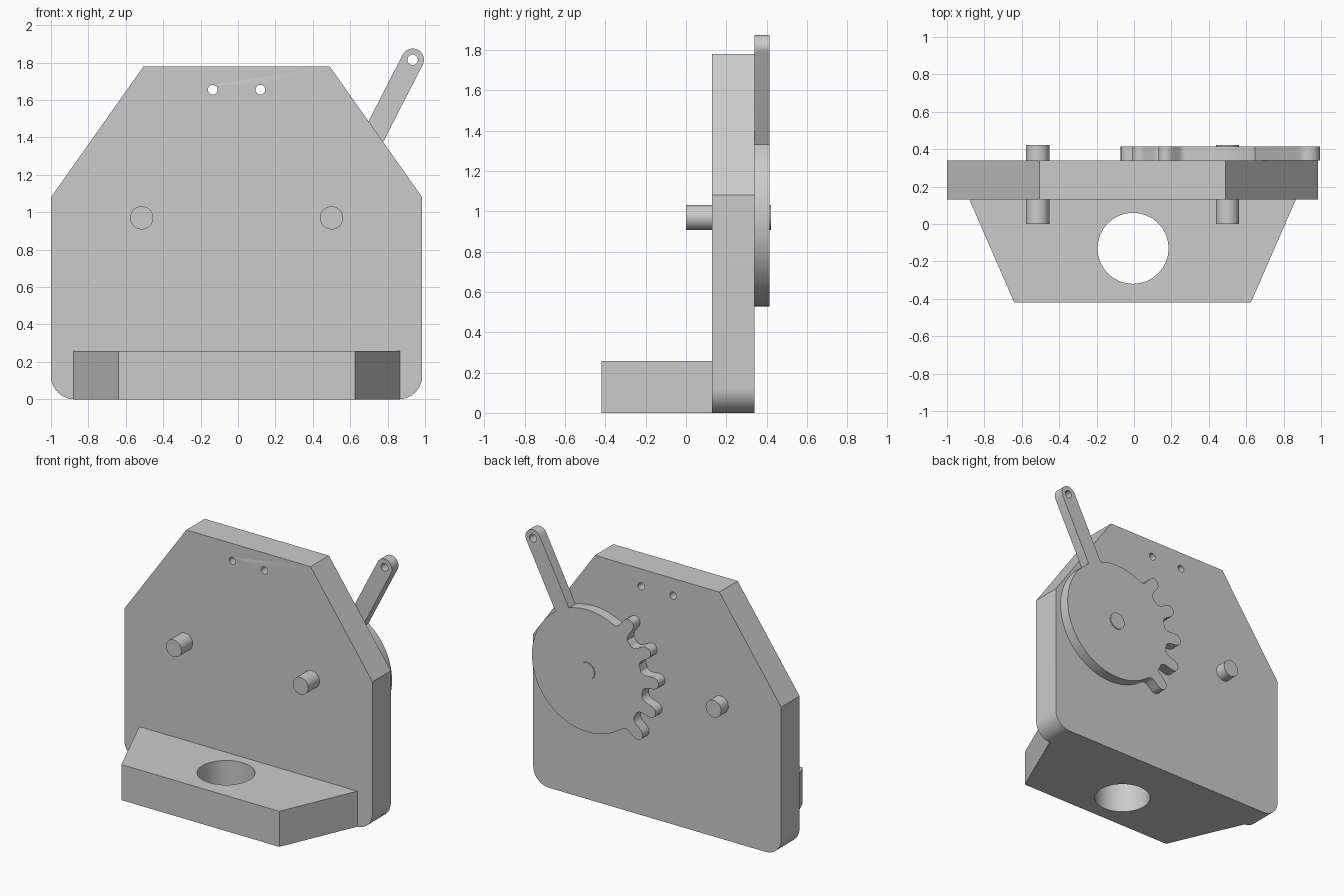
import bpy, bmesh
from math import sin, cos, asin, radians, pi, tau
from mathutils import Vector, Matrix

cube = bpy.data.objects.get("Cube")
if cube:
    bpy.data.objects.remove(cube, do_unlink=True)

grey = bpy.data.materials.new("plain grey")
grey.use_nodes = True
grey.diffuse_color = (0.6, 0.6, 0.6, 1)
grey.node_tree.nodes["Principled BSDF"].inputs["Base Color"].default_value = (0.6, 0.6, 0.6, 1)

# Local outline plane (x, y) stood up as (x, z), with thickness along y
UPRIGHT = Matrix.Rotation(pi / 2, 4, 'X')


def arc(cx, cy, r, start, end, steps):
    """Points along an arc, angles in radians."""
    return [(cx + r * cos(start + (end - start) * i / steps),
             cy + r * sin(start + (end - start) * i / steps)) for i in range(steps + 1)]


def circle(cx, cy, r, steps=32):
    return arc(cx, cy, r, 0, tau, steps)[:-1]


def extrude_outline(name, loops, low, high, upright=True):
    """Fill the first loop, leave the others as holes, and extrude from low to high."""
    curve = bpy.data.curves.new(name + "_outline", 'CURVE')
    curve.dimensions = '2D'
    curve.fill_mode = 'BOTH'
    curve.extrude = (high - low) / 2
    for loop in loops:
        spline = curve.splines.new('POLY')
        spline.points.add(len(loop) - 1)
        for point, (x, y) in zip(spline.points, loop):
            point.co = (x, y, 0, 1)
        spline.use_cyclic_u = True
    helper = bpy.data.objects.new(name + "_helper", curve)
    bpy.context.collection.objects.link(helper)
    bpy.context.view_layer.update()
    depsgraph = bpy.context.evaluated_depsgraph_get()
    mesh = bpy.data.meshes.new_from_object(helper.evaluated_get(depsgraph))
    bpy.data.objects.remove(helper, do_unlink=True)
    bpy.data.curves.remove(curve)
    mesh.name = name
    if upright:
        mesh.transform(UPRIGHT)
    offset = Vector((0, 1, 0)) if upright else Vector((0, 0, 1))
    mesh.transform(Matrix.Translation(offset * (low + high) / 2))

    bm = bmesh.new()
    bm.from_mesh(mesh)
    bmesh.ops.remove_doubles(bm, verts=bm.verts, dist=0.0001)
    bmesh.ops.recalc_face_normals(bm, faces=bm.faces)
    bm.to_mesh(mesh)
    bm.free()
    mesh.materials.clear()
    mesh.materials.append(grey)
    obj = bpy.data.objects.new(name, mesh)
    bpy.context.collection.objects.link(obj)
    bpy.ops.object.select_all(action='DESELECT')
    obj.select_set(True)
    bpy.context.view_layer.objects.active = obj
    bpy.ops.object.shade_smooth_by_angle(angle=radians(35))
    return obj


# Back plate: clipped top corners, rounded bottom corners, two small holes
left, right, corner = -1.0, 0.985, 0.125
plate = [(right, 1.08), (0.49, 1.78), (-0.505, 1.78), (left, 1.08)]
plate += arc(left + corner, corner, corner, pi, 1.5 * pi, 10)
plate += arc(right - corner, corner, corner, 1.5 * pi, tau, 10)
extrude_outline("back_plate",
                [plate, circle(-0.135, 1.655, 0.026, 20), circle(0.12, 1.655, 0.026, 20)],
                0.13, 0.34)

# Tapered foot with a large vertical hole
foot = [(-0.64, -0.42), (0.625, -0.42), (0.865, 0.13), (-0.88, 0.13)]
extrude_outline("foot", [foot, circle(-0.005, -0.13, 0.19)], 0, 0.257, upright=False)

# Two pegs through the plate
AXLE_X, AXLE_Z = 0.5, 0.97
for name, x in (("left_peg", AXLE_X), ("right_peg", -0.515)):
    extrude_outline(name, [circle(x, AXLE_Z, 0.062)], 0.0, 0.422)

# Lever gear: disc, five teeth and a long arm in one outline
DISC, ARM_LENGTH, ARM_HALF = 0.442, 0.95, 0.06
ARM_ANGLE = radians(62.8)
spread = asin(ARM_HALF / DISC)
tooth_side = [(0.442, 0.062), (0.455, 0.05), (0.475, 0.044), (0.53, 0.043),
              (0.553, 0.036), (0.567, 0.023), (0.573, 0.008)]
tooth_angles = [radians(174.5 + 23.2 * i) for i in range(-2, 3)]
root_spread = asin(tooth_side[0][1] / DISC)


def along(angle, distance, sideways):
    """Point at a distance along a ray from the axle, shifted sideways."""
    return (AXLE_X + distance * cos(angle) - sideways * sin(angle),
            AXLE_Z + distance * sin(angle) + sideways * cos(angle))


gear = []
at = ARM_ANGLE + spread
for angle in tooth_angles:
    gear += arc(AXLE_X, AXLE_Z, DISC, at, angle - root_spread, 10)[:-1]
    gear += [along(angle, r, -w) for r, w in tooth_side]
    gear += [along(angle, r, w) for r, w in reversed(tooth_side)]
    at = angle + root_spread
gear += arc(AXLE_X, AXLE_Z, DISC, at, tau + ARM_ANGLE - spread, 40)[1:]
tip = along(ARM_ANGLE, ARM_LENGTH, 0)
gear += arc(*tip, ARM_HALF, ARM_ANGLE - pi / 2, ARM_ANGLE + pi / 2, 16)
extrude_outline("lever_gear", [gear, circle(*tip, 0.028, 20)], 0.34, 0.415)
